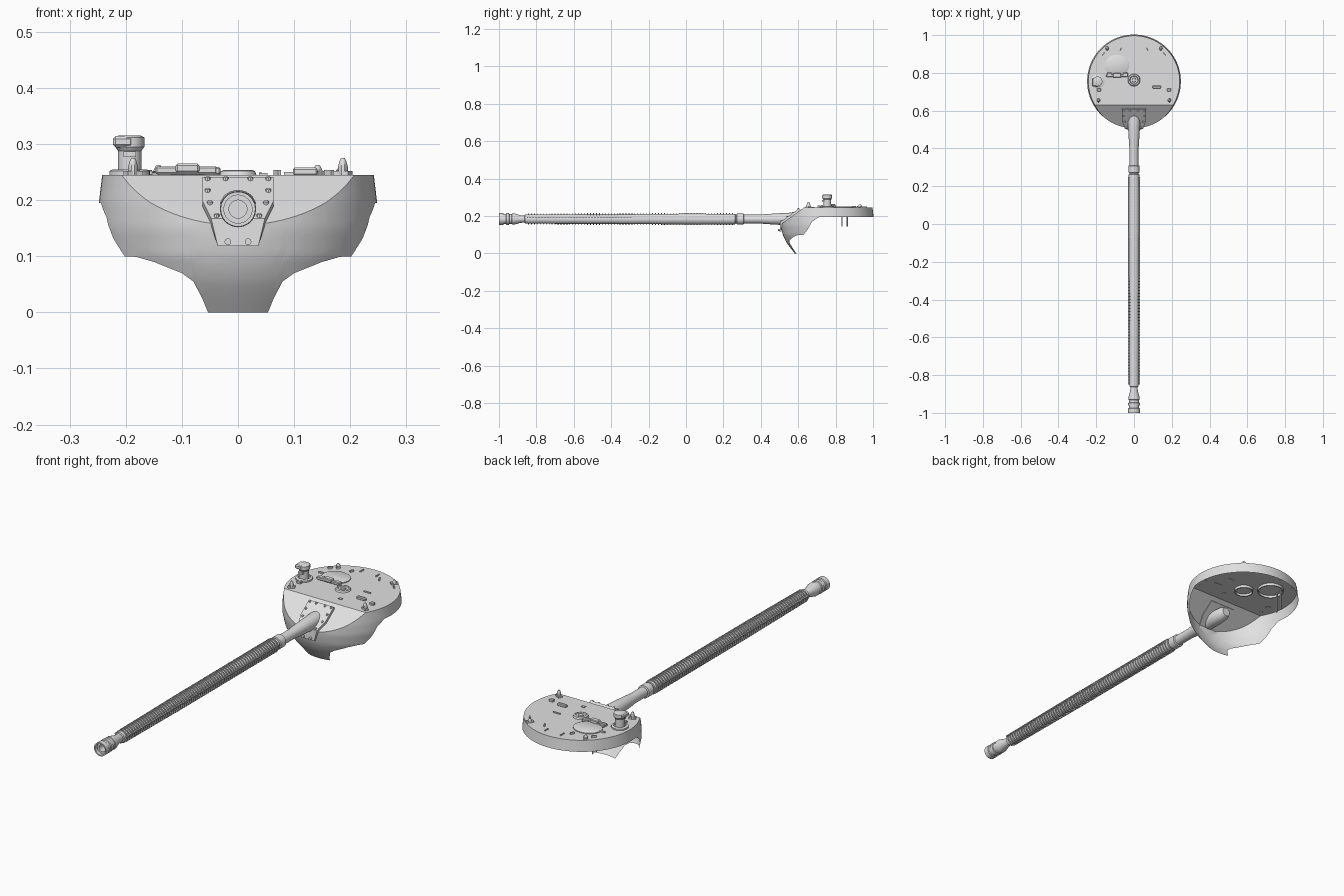
import bpy, bmesh, math
from mathutils import Vector, Matrix

cube = bpy.data.objects.get("Cube")
if cube:
    bpy.data.objects.remove(cube)

grey = bpy.data.materials.new("bare grey")
grey.use_nodes = True
grey.diffuse_color = (0.75, 0.75, 0.75, 1)
grey.node_tree.nodes["Principled BSDF"].inputs["Base Color"].default_value = (0.75, 0.75, 0.75, 1)

CY = 0.755      # turret centre
ROOF = 0.245    # roof height
CREASE = 0.63   # where the roof meets the front slope
SLOPE = 0.73
AXIS = 0.184    # bore height


def finish(bm, name, angle=35, normals=True):
    if normals:
        bmesh.ops.recalc_face_normals(bm, faces=bm.faces)
    mesh = bpy.data.meshes.new(name)
    bm.to_mesh(mesh)
    bm.free()
    mesh.materials.append(grey)
    ob = bpy.data.objects.new(name, mesh)
    bpy.context.collection.objects.link(ob)
    bpy.ops.object.select_all(action='DESELECT')
    ob.select_set(True)
    bpy.context.view_layer.objects.active = ob
    bpy.ops.object.shade_smooth_by_angle(angle=math.radians(angle))
    return ob


def interp(table, t):
    if t <= table[0][0]:
        return table[0][1]
    for (a, va), (b, vb) in zip(table, table[1:]):
        if t <= b:
            return va + (vb - va) * (t - a) / (b - a)
    return table[-1][1]


def lathe(name, profile, origin, along='Z', seg=32, sx=1, sy=1):
    """Spin (radius, height) points about an axis through origin."""
    bm = bmesh.new()
    rings = []
    for r, h in profile:
        ring = []
        for i in range(seg):
            a = math.tau * i / seg
            u, v = r * math.cos(a) * sx, r * math.sin(a) * sy
            co = Vector((u, v, h)) if along == 'Z' else Vector((u, h, v))
            ring.append(bm.verts.new(co + Vector(origin)))
        rings.append(ring)
    for lo, hi in zip(rings, rings[1:]):
        for i in range(seg):
            j = (i + 1) % seg
            bm.faces.new((lo[i], lo[j], hi[j], hi[i]))
    bm.faces.new(rings[0])
    bm.faces.new(rings[-1])
    return finish(bm, name)


def box(name, centre, size, turn=0, bevel=0.0):
    bm = bmesh.new()
    bmesh.ops.create_cube(bm, size=1)
    bmesh.ops.scale(bm, vec=size, verts=bm.verts)
    if bevel:
        bmesh.ops.bevel(bm, geom=bm.edges[:], offset=bevel, segments=1, affect='EDGES')
    bmesh.ops.rotate(bm, matrix=Matrix.Rotation(math.radians(turn), 3, 'Z'), verts=bm.verts)
    bmesh.ops.translate(bm, vec=centre, verts=bm.verts)
    return finish(bm, name)


# Turret shell: dish profile, cut by the front slope above and a shaped edge below
radius = [(0, .173), (.03, .197), (.06, .219), (.1, .238), (.15, .248), (.195, .248), (ROOF, .242)]
lower = [(18, 0), (19, .02), (21.6, .055), (26.6, .07), (40, .09), (50, .099), (58, .1),
         (65, .13), (71, .17), (80, .195)]
corner = math.degrees(math.acos((CY - CREASE) / .242))


def slope_z(y):
    return min(ROOF, ROOF - SLOPE * (CREASE - y))


def top_z(a):
    z = ROOF
    if abs(a) < corner - .01:
        for _ in range(60):
            z = .5 * z + .5 * slope_z(CY - interp(radius, z) * math.cos(math.radians(a)))
    return z


half = sorted(set([i * 3.0 for i in range(1, 60)] + [a for a, z in lower] + [corner]))
angles = [-180.0] + [-a for a in reversed(half)] + [0.0] + half
bm = bmesh.new()
columns = []
ROWS = 10
for a in angles:
    lo, hi = interp(lower, abs(a)), top_z(a)
    col = []
    for k in range(ROWS + 1):
        z = lo + (hi - lo) * k / ROWS
        r, t = interp(radius, z), math.radians(a)
        col.append(bm.verts.new((r * math.sin(t), CY - r * math.cos(t), z)))
    columns.append(col)
for i, col in enumerate(columns):
    nxt = columns[(i + 1) % len(columns)]
    for k in range(ROWS):
        bm.faces.new((col[k], nxt[k], nxt[k + 1], col[k + 1]))
tops = [c[-1] for c in columns]
i0, i1 = angles.index(-corner), angles.index(corner)
bm.faces.new(tops[i1:] + tops[:i0 + 1])
bm.faces.new(tops[i0:i1 + 1])
finish(bm, "turret_shell", 25)

# Mantlet plate: lies on the slope, then folds down over the nose
rows = [(.063, .232), (.063, .188), (.048, .158), (.036, .118)]
bm = bmesh.new()
layers = []
for lift in (-.004, .012):
    layer = []
    for w, z in rows:
        y = max(CREASE - (ROOF - z) / SLOPE, .508)
        layer.append([bm.verts.new((s * w, y - lift * .6, z + lift * .8 * (z > .13))) for s in (-1, 1)])
    layers.append(layer)
back, face = layers
for k in range(3):
    for L in layers:
        bm.faces.new((L[k][0], L[k][1], L[k + 1][1], L[k + 1][0]))
    for s in (0, 1):
        bm.faces.new((back[k][s], face[k][s], face[k + 1][s], back[k + 1][s]))
for k in (0, 3):
    bm.faces.new((back[k][0], back[k][1], face[k][1], face[k][0]))
finish(bm, "mantlet_plate", 20)

# Mantlet bolts
for s in (-1, 1):
    for x, z in ((.054, .226), (.022, .226), (.054, .205), (.05, .183), (.038, .16)):
        y = CREASE - (ROOF - z) / SLOPE
        lathe("mantlet_bolt", [(.005, 0), (.005, .014), (.003, .016)], (s * x, y - .004, z), seg=8)
    lathe("mantlet_lower_bolt", [(.006, -.012), (.006, 0)], (s * .018, .504, .126), 'Y', seg=12)

# Gun: root, collar, sleeve, neck and hollow muzzle
lathe("gun_root", [(.02, .64), (.03, .62), (.034, .56), (.031, .5), (.026, .42), (.023, .39),
                   (.023, .31), (.029, .308), (.029, .272), (.024, .27), (.024, .25)], (0, 0, AXIS), 'Y')
lathe("barrel_sleeve", [(.02, .265), (.028, .263), (.0285, .0), (.026, -.5), (.0245, -.86), (.019, -.863)],
      (0, 0, AXIS), 'Y')
lathe("muzzle", [(.019, -.84), (.02, -.885), (.03, -.918), (.03, -.93), (.027, -.932), (.027, -.945),
                 (.031, -.947), (.031, -.96), (.027, -.962), (.027, -.975), (.031, -.977), (.031, -1),
                 (.025, -1), (.025, -.985), (.016, -.985), (.016, -.9)], (0, 0, AXIS), 'Y')

# Sleeve ribs and side strips
for i in range(70):
    y = .25 - i * .0158
    r = .0325 if y > -.4 else .0325 + (y + .4) * .007
    lathe("sleeve_rib", [(.022, y), (r, y), (r, y - .004), (.022, y - .004)], (0, 0, AXIS), 'Y', seg=20)
for s in (-1, 1):
    box("sleeve_strip", (s * .028, -.3, AXIS + .008), (.008, 1.1, .004))

# Periscopic sight
SX = -.193
lathe("sight_base", [(.036, ROOF), (.036, .252), (.03, .255), (.026, .255), (.026, .25)], (SX, CY, 0))
lathe("sight_column", [(.021, ROOF), (.021, .288), (.026, .295), (.026, .312), (.02, .315)], (SX, CY, 0), seg=16)
box("sight_hood", (SX - .012, CY - .005, .304), (.036, .044, .02), bevel=.005)
box("sight_window", (SX, CY - .022, .282), (.022, .014, .01))

# Crew hatch with hinge, and ventilator
lathe("hatch_lid", [(.064, ROOF), (.064, .249), (.058, .252)], (-.09, .84, 0), sy=.87)
box("hatch_hinge_bar", (-.092, .785, .253), (.11, .014, .014), bevel=.003)
box("hatch_hinge_block", (-.09, .787, .257), (.042, .024, .016), bevel=.003)
for x in (-.13, -.045):
    box("hatch_lug", (x, .79, .252), (.028, .022, .014), bevel=.003)
box("hatch_handle", (-.155, .84, .249), (.045, .008, .006))
lathe("ventilator", [(.033, ROOF), (.03, .252), (.023, .254), (.02, .25), (.012, .25), (.01, .253)],
      (0, .762, 0))

# Hatch rims and hanging rods under the roof
for x, y, r in ((-.09, .84, .058), (0, .762, .042)):
    lathe("inner_rim", [(r, ROOF - .001), (r, .232), (r - .005, .232), (r - .005, ROOF - .002)], (x, y, 0))
for y in (.835, .862):
    lathe("hanging_rod", [(.003, .145), (.003, ROOF)], (-.13, y, 0), seg=8)

# Lifting hooks
for x, y, tall in ((.187, .655, .026), (.142, .93, .014)):
    for s in (-1, 1):
        turn = math.degrees(math.atan2(y - CY, s * x))
        box("hook_foot", (s * x, y, ROOF + .003), (.03, .018, .008), turn)
        lathe("lifting_hook", [(.011, 0), (.011, tall * .55), (.007, tall), (.004, tall + .004)],
              (s * x, y, ROOF), seg=10, sx=.8)

# Small roof fittings
box("roof_periscope", (.12, .725, .251), (.044, .014, .014), bevel=.003)
box("roof_strip", (.1, .795, .247), (.036, .005, .006))
box("roof_pad", (.045, .68, .246), (.016, .012, .005))
for s in (-1, 1):
    box("side_block", (s * .185, .71, .25), (.02, .016, .012), bevel=.002)
    box("rear_strip", (s * .04, .955, .247), (.004, .025, .006))
    box("rear_clip", (s * .07, .925, .249), (.006, .018, .01), s * 25)
    box("edge_clip", (s * .162, .9, .249), (.02, .006, .01), s * -50)
